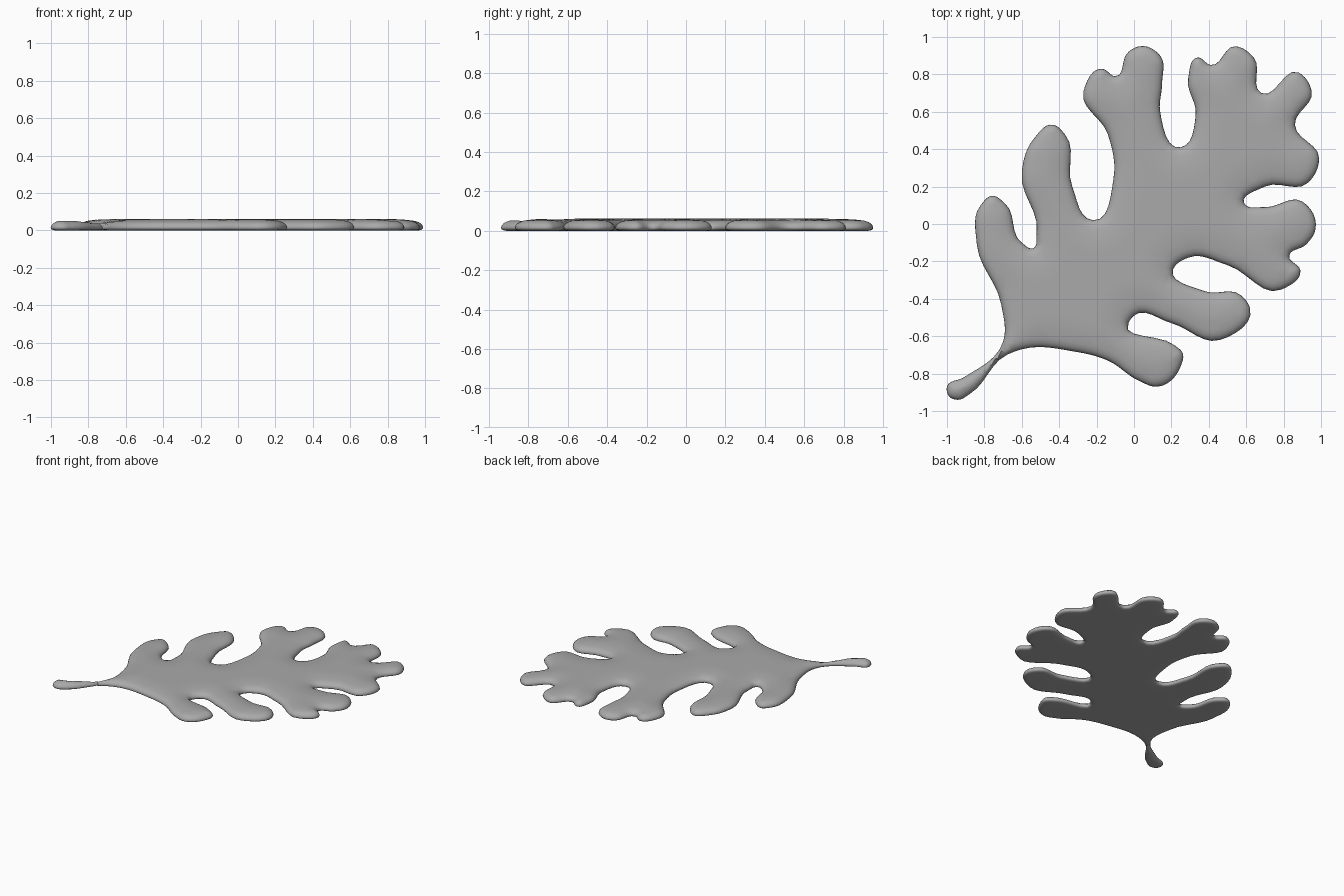
import bpy, bmesh, math
from mathutils import Vector, kdtree
from mathutils.geometry import interpolate_bezier, delaunay_2d_cdt

cube = bpy.data.objects.get("Cube")
if cube:
    bpy.data.objects.remove(cube, do_unlink=True)

# Leaf profile in hundredths of a unit, clockwise from the stem tip
PROFILE = [
    (-100, -87), (-91, -82), (-70, -63), (-71, -43), (-84, -11), (-82, 10),
    (-76, 15), (-69, 11), (-60, -10), (-54, -13), (-52, -5), (-60, 28),
    (-54, 45), (-43, 53), (-37, 48), (-33, 20), (-22, 2), (-11, 24),
    (-14, 48), (-27, 71), (-17, 83), (-10, 79), (-3, 92), (3, 95),
    (14, 90), (15, 75), (14, 60), (25, 41), (33, 58), (29, 78),
    (34, 89), (41, 85), (54, 95), (64, 89), (68, 70), (88, 81),
    (95, 71), (86, 53), (99, 35), (93, 22), (70, 20), (59, 11),
    (70, 9), (90, 12), (97, -3), (92, -11), (83, -17), (89, -25),
    (79, -35), (50, -22), (29, -18), (21, -24), (38, -36), (57, -38),
    (62, -45), (46, -62), (20, -53), (0, -49), (-3, -53), (22, -65),
    (26, -69), (25, -76), (12, -87), (3, -84), (-14, -73), (-33, -68),
    (-60, -67), (-68, -70), (-88, -91), (-94, -94), (-99, -92),
]
EDGE_HEIGHT = 0.014


def smooth_outline(steps):
    """Closed smooth curve through the profile points."""
    points = [Vector(p) / 100 for p in PROFILE]
    count = len(points)
    tangents = []
    for i, p in enumerate(points):
        before = p - points[i - 1]
        after = points[(i + 1) % count] - p
        blend = before.normalized() * after.length + after.normalized() * before.length
        tangents.append(blend.normalized())
    result = []
    for i, p in enumerate(points):
        j = (i + 1) % count
        q = points[j]
        reach = (q - p).length * 0.36
        curve = interpolate_bezier(p, p + tangents[i] * reach,
                                   q - tangents[j] * reach, q, steps + 1)
        result += [Vector(c[:2]) for c in curve[:-1]]
    return result


def top_height(d):
    rim = math.sqrt(1 - (1 - min(1, d / 0.045)) ** 2)
    swell = math.sin(min(1, d / 0.17) * math.pi / 2)
    return EDGE_HEIGHT + 0.030 * rim + 0.018 * swell


def bottom_height(d):
    rim = math.sqrt(1 - (1 - min(1, d / 0.03)) ** 2)
    return EDGE_HEIGHT * (1 - rim)


# Distance lookup to the leaf edge
border = smooth_outline(24)
tree = kdtree.KDTree(len(border))
for i, p in enumerate(border):
    tree.insert(p.to_3d(), i)
tree.balance()


def edge_distance(p):
    return tree.find(p.to_3d())[2]


# Outline, rounded rim rings and an even grid inside
outline = smooth_outline(6)
count = len(outline)
coords = list(outline)
for offset in (0.004, 0.012, 0.025, 0.045):
    for i, p in enumerate(outline):
        along = (outline[(i + 1) % count] - outline[i - 1]).normalized()
        inner = p + Vector((along.y, -along.x)) * offset
        if edge_distance(inner) > offset * 0.9:
            coords.append(inner)
spacing = 0.04
cells = int(1 / spacing)
for ix in range(-cells, cells + 1):
    for iy in range(-cells, cells + 1):
        p = Vector((ix, iy)) * spacing
        if edge_distance(p) > 0.06:
            coords.append(p)
loop = [(i, (i + 1) % count) for i in range(count)]
flat = delaunay_2d_cdt(coords, loop, [], 1, 0.00001)
flat_points, triangles = flat[0], flat[2]

# Domed top and nearly flat underside, joined along the edge
bm = bmesh.new()
for height in (top_height, bottom_height):
    verts = {}
    for tri in triangles:
        for i in tri:
            if i not in verts:
                p = flat_points[i]
                d = edge_distance(p)
                d = 0 if d < 0.0005 else d
                verts[i] = bm.verts.new((p.x, p.y, height(d)))
        corners = [verts[i] for i in tri]
        bm.faces.new(corners if height is top_height else corners[::-1])
bmesh.ops.remove_doubles(bm, verts=bm.verts, dist=0.0001)
bmesh.ops.recalc_face_normals(bm, faces=bm.faces)

mesh = bpy.data.meshes.new("leaf")
bm.to_mesh(mesh)
bm.free()
leaf = bpy.data.objects.new("leaf", mesh)
bpy.context.collection.objects.link(leaf)

# Plain grey surface
grey = bpy.data.materials.new("plain grey")
grey.use_nodes = True
colour = (0.4, 0.4, 0.4, 1)
grey.diffuse_color = colour
grey.node_tree.nodes["Principled BSDF"].inputs["Base Color"].default_value = colour
mesh.materials.append(grey)

bpy.ops.object.select_all(action="DESELECT")
leaf.select_set(True)
bpy.context.view_layer.objects.active = leaf
bpy.ops.object.shade_smooth_by_angle(angle=math.radians(60))
